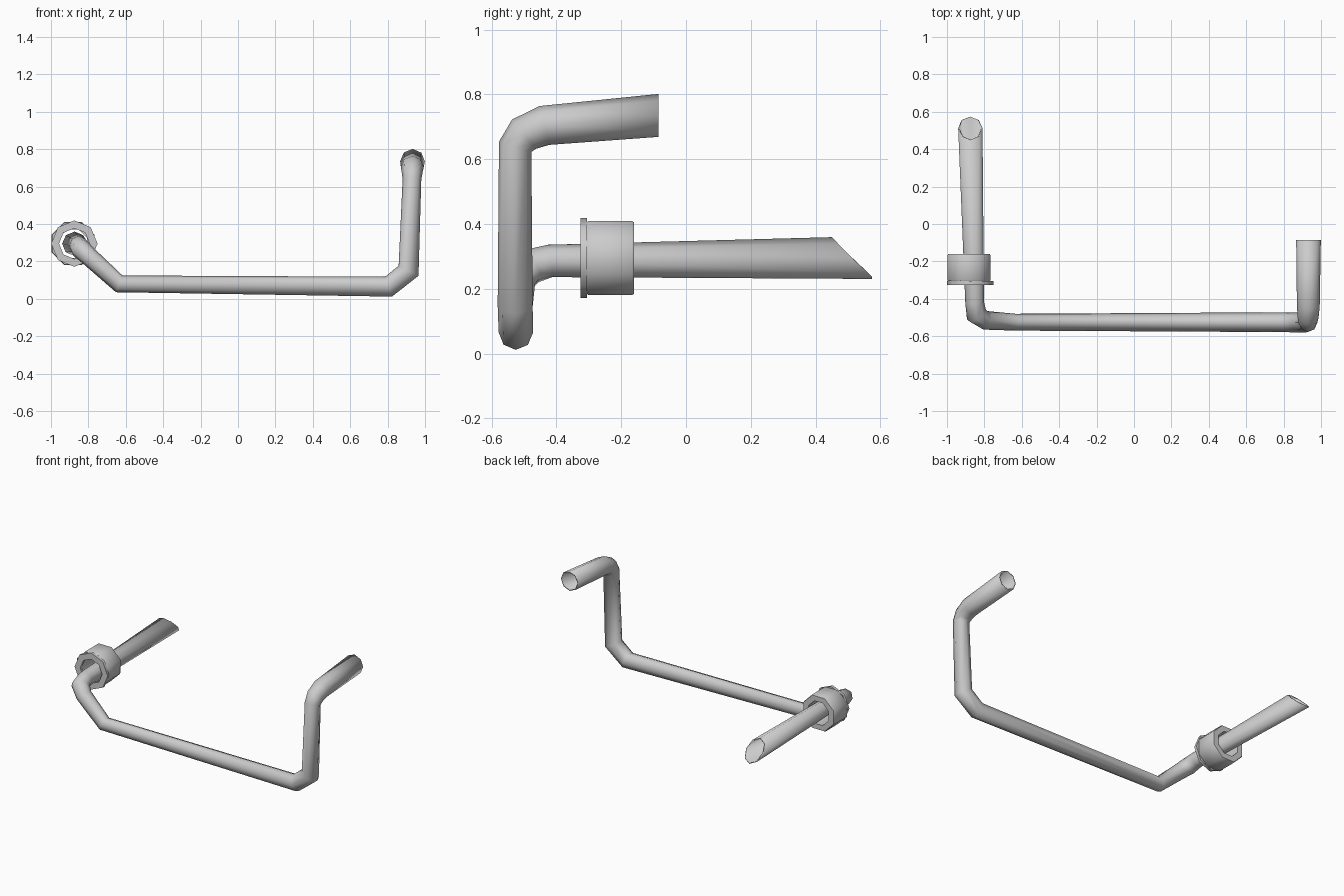
import bpy, bmesh
from math import sin, cos, pi, radians
from mathutils import Vector

if "Cube" in bpy.data.objects:
    bpy.data.objects.remove(bpy.data.objects["Cube"])

SIDES = 8


def finish(name, bm, angle):
    mesh = bpy.data.meshes.new(name)
    bm.to_mesh(mesh)
    bm.free()
    ob = bpy.data.objects.new(name, mesh)
    bpy.context.collection.objects.link(ob)
    bpy.ops.object.select_all(action='DESELECT')
    ob.select_set(True)
    bpy.context.view_layer.objects.active = ob
    bpy.ops.object.shade_smooth_by_angle(angle=radians(angle))
    return ob


def bridge(bm, a, b):
    for k in range(SIDES):
        m = (k + 1) % SIDES
        bm.faces.new((a[k], a[m], b[m], b[k]))


def tube(name, path, start_cut, end_cut):
    """Sweep an octagon along (x, y, z, radius) points with mitred joints."""
    pts = [Vector(p[:3]) for p in path]
    dirs = [(b - a).normalized() for a, b in zip(pts, pts[1:])]
    bm = bmesh.new()
    u = Vector((0, 0, 1))
    prev_t, prev = dirs[0], None
    for i, c in enumerate(pts):
        t = dirs[max(i - 1, 0)]
        u = prev_t.rotation_difference(t) @ u
        u = (u - t * u.dot(t)).normalized()
        v = t.cross(u)
        if i == 0:
            n = Vector(start_cut)
        elif i == len(pts) - 1:
            n = Vector(end_cut)
        else:
            n = dirs[i - 1] + dirs[i]
        ring = []
        for k in range(SIDES):
            a = 2 * pi * k / SIDES
            off = (u * cos(a) + v * sin(a)) * path[i][3]
            ring.append(bm.verts.new(c + off - t * (off.dot(n) / t.dot(n))))
        if prev:
            bridge(bm, prev, ring)
        prev, prev_t = ring, t
    return finish(name, bm, 60)


def hollow_ring(name, x, z, profile, turn):
    """Revolve a closed (y, radius) profile about an axis along y."""
    bm = bmesh.new()
    rings = [[bm.verts.new((x + r * cos(2 * pi * k / SIDES + turn), y,
                            z + r * sin(2 * pi * k / SIDES + turn)))
              for k in range(SIDES)] for y, r in profile]
    for a, b in zip(rings, rings[1:] + rings[:1]):
        bridge(bm, a, b)
    bmesh.ops.recalc_face_normals(bm, faces=bm.faces)
    return finish(name, bm, 50)


# Bent pipe, from the slanted left end round to the square right end
pipe = tube("bent_pipe", [
    (-0.875, 0.512, 0.295, 0.065),
    (-0.852, -0.42, 0.286, 0.050),
    (-0.842, -0.485, 0.268, 0.054),
    (-0.795, -0.515, 0.225, 0.050),
    (-0.635, -0.525, 0.080, 0.045),
    (0.805, -0.525, 0.065, 0.053),
    (0.912, -0.527, 0.150, 0.054),
    (0.930, -0.527, 0.638, 0.050),
    (0.931, -0.500, 0.677, 0.056),
    (0.932, -0.437, 0.704, 0.061),
    (0.933, -0.085, 0.735, 0.066),
], (0, 0.13, 0.125), (0, 1, 0))
wall = pipe.modifiers.new("wall", 'SOLIDIFY')
wall.thickness = 0.007
wall.offset = -1

# Hollow collar with slightly chamfered rims
hollow_ring("collar", -0.882, 0.295, [
    (-0.306, 0.082), (-0.306, 0.120), (-0.300, 0.124),
    (-0.167, 0.124), (-0.161, 0.120), (-0.161, 0.082)], pi / 8)

# Thin flange in front of the collar
hollow_ring("collar_flange", -0.875, 0.295, [
    (-0.325, 0.082), (-0.325, 0.124), (-0.306, 0.124), (-0.306, 0.082)], 0)
